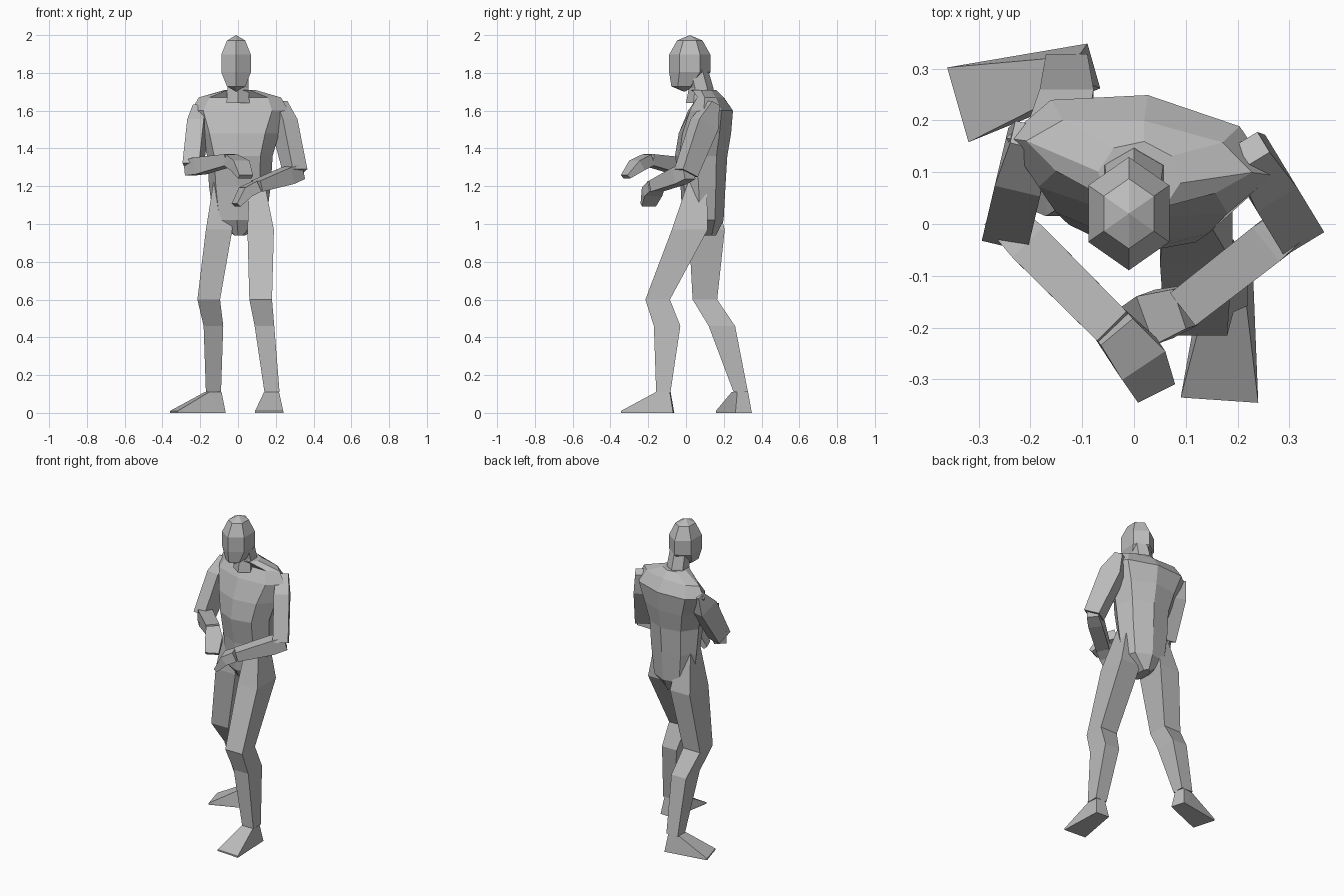
import bpy, bmesh, math
from mathutils import Vector

cube = bpy.data.objects.get("Cube")
if cube:
    bpy.data.objects.remove(cube)

grey = (0.5, 0.5, 0.5, 1)
clay = bpy.data.materials.new("plain_grey")
clay.use_nodes = True
clay.diffuse_color = grey
clay.node_tree.nodes["Principled BSDF"].inputs["Base Color"].default_value = grey

UP = Vector((0, 0, 1))


def finish(name, bm):
    """Turn a bmesh into a grey, flat shaded object."""
    bmesh.ops.recalc_face_normals(bm, faces=bm.faces)
    mesh = bpy.data.meshes.new(name)
    bm.to_mesh(mesh)
    bm.free()
    mesh.materials.append(clay)
    bpy.context.collection.objects.link(bpy.data.objects.new(name, mesh))


def loft(name, centres, sizes, sides=4, facing=None):
    """Skin rings with the given half widths and half depths along a path.
    With a facing vector the rings lie flat, otherwise they cross the path."""
    bm = bmesh.new()
    centres = [Vector(centre) for centre in centres]
    last = len(centres) - 1
    start = math.pi / sides if sides == 4 else math.pi / 2
    grow = math.sqrt(2) if sides == 4 else 1
    loops = []
    for i, (centre, (width, depth)) in enumerate(zip(centres, sizes)):
        if facing:
            across, out = facing.cross(UP), facing
        else:
            along = centres[min(i + 1, last)] - centres[max(i - 1, 0)]
            across = along.cross(UP).normalized()
            out = across.cross(along).normalized()
        loop = []
        for k in range(sides):
            angle = start + math.tau * k / sides
            offset = across * width * math.cos(angle) + out * depth * math.sin(angle)
            loop.append(bm.verts.new(centre + offset * grow))
        loops.append(loop)
    for low, high in zip(loops, loops[1:]):
        for k in range(sides):
            n = (k + 1) % sides
            bm.faces.new((low[k], low[n], high[n], high[k]))
    bm.faces.new(loops[0])
    bm.faces.new(loops[-1])
    finish(name, bm)


def foot(name, ankle, toes):
    """Wedge from the ankle down to a narrow heel and broad toes."""
    ankle, toes = Vector(ankle), Vector(toes)
    step = toes - ankle
    step.z = 0
    side = step.normalized().cross(UP)
    ground = toes - step
    bm = bmesh.new()
    for centre, half in ((toes, 0.075), (toes + UP * 0.01, 0.075),
                         (ground - step / 4, 0.045), (ankle + step / 6, 0.04),
                         (ankle - step / 6, 0.03)):
        for sign in (-1, 1):
            bm.verts.new(centre + side * half * sign)
    bmesh.ops.convex_hull(bm, input=bm.verts)
    finish(name, bm)


def leg(side, hip, thigh, knee, calf, ankle, toes):
    """Thigh and shin with a kneecap and calf, standing on a foot."""
    sizes = ((0.04, 0.05), (0.07, 0.095), (0.06, 0.065), (0.052, 0.07), (0.04, 0.038))
    loft(side + "_leg", (hip, thigh, knee, calf, ankle), sizes, facing=Vector((0, -1, 0)))
    foot(side + "_foot", ankle, toes)


def arm(side, shoulder, elbow, wrist, knuckles, fingertips):
    """Upper arm, bent forearm and flat hand."""
    shoulder, elbow, wrist = Vector(shoulder), Vector(elbow), Vector(wrist)
    bulge = shoulder.lerp(elbow, 0.3)
    loft(side + "_upper_arm", (shoulder, bulge, elbow),
         ((0.035, 0.025), (0.045, 0.065), (0.045, 0.05)))
    point = elbow.lerp(wrist, -0.1)
    muscle = elbow.lerp(wrist, 0.2)
    loft(side + "_forearm", (point, muscle, wrist),
         ((0.035, 0.04), (0.042, 0.045), (0.04, 0.03)))
    loft(side + "_hand", (wrist, knuckles, fingertips),
         ((0.04, 0.03), (0.05, 0.03), (0.04, 0.012)))


# Trunk from crotch to collar, turned slightly at the shoulders
loft("torso",
     [(0.01, y, z) for y, z in ((0.09, 0.94), (0.09, 1.02), (0.09, 1.2), (0.08, 1.36),
                                (0.1, 1.48), (0.13, 1.6), (0.13, 1.67), (0.09, 1.71))],
     ((0.03, 0.07), (0.14, 0.11), (0.165, 0.12), (0.175, 0.14),
      (0.21, 0.14), (0.26, 0.12), (0.22, 0.07), (0.08, 0.07)),
     sides=8, facing=Vector((-0.14, -1, 0)).normalized())

# Neck leaning forward
loft("neck", ((0, 0.08, 1.64), (0, 0.08, 1.72), (0, 0.05, 1.84)),
     ((0.07, 0.08), (0.065, 0.065), (0.06, 0.06)), sides=6, facing=Vector((0, -1, 0)))

# Head: a faceted ball, creased down the face, with the chin drawn forward
bm = bmesh.new()
bmesh.ops.create_uvsphere(bm, u_segments=6, v_segments=5, radius=1)
bmesh.ops.scale(bm, verts=bm.verts, vec=(0.095, 0.115, 0.15))
bmesh.ops.translate(bm, verts=bm.verts, vec=(-0.01, 0.02, 1.85))
for vert in bm.verts:
    if vert.co.z < 1.75:
        vert.co.y -= 0.03
finish("head", bm)

# Legs in mid stride, the left one forward
leg("left", hip=(0.1, 0.06, 1.22), thigh=(0.12, 0.02, 0.97), knee=(0.12, -0.15, 0.6),
    calf=(0.14, -0.1, 0.46), ankle=(0.18, -0.12, 0.11), toes=(0.165, -0.34, 0))
leg("right", hip=(-0.09, 0.09, 1.22), thigh=(-0.1, 0.11, 0.97), knee=(-0.155, 0.1, 0.6),
    calf=(-0.13, 0.19, 0.46), ankle=(-0.13, 0.29, 0.11), toes=(-0.34, 0.23, 0))

# Arms bent across the body
arm("left", shoulder=(0.22, 0.14, 1.64), elbow=(0.305, 0, 1.27), wrist=(0.1, -0.16, 1.2),
    knuckles=(0.04, -0.18, 1.17), fingertips=(-0.01, -0.2, 1.1))
arm("right", shoulder=(-0.2, 0.17, 1.62), elbow=(-0.24, 0, 1.3), wrist=(-0.04, -0.2, 1.34),
    knuckles=(0.01, -0.26, 1.31), fingertips=(0.04, -0.32, 1.25))
